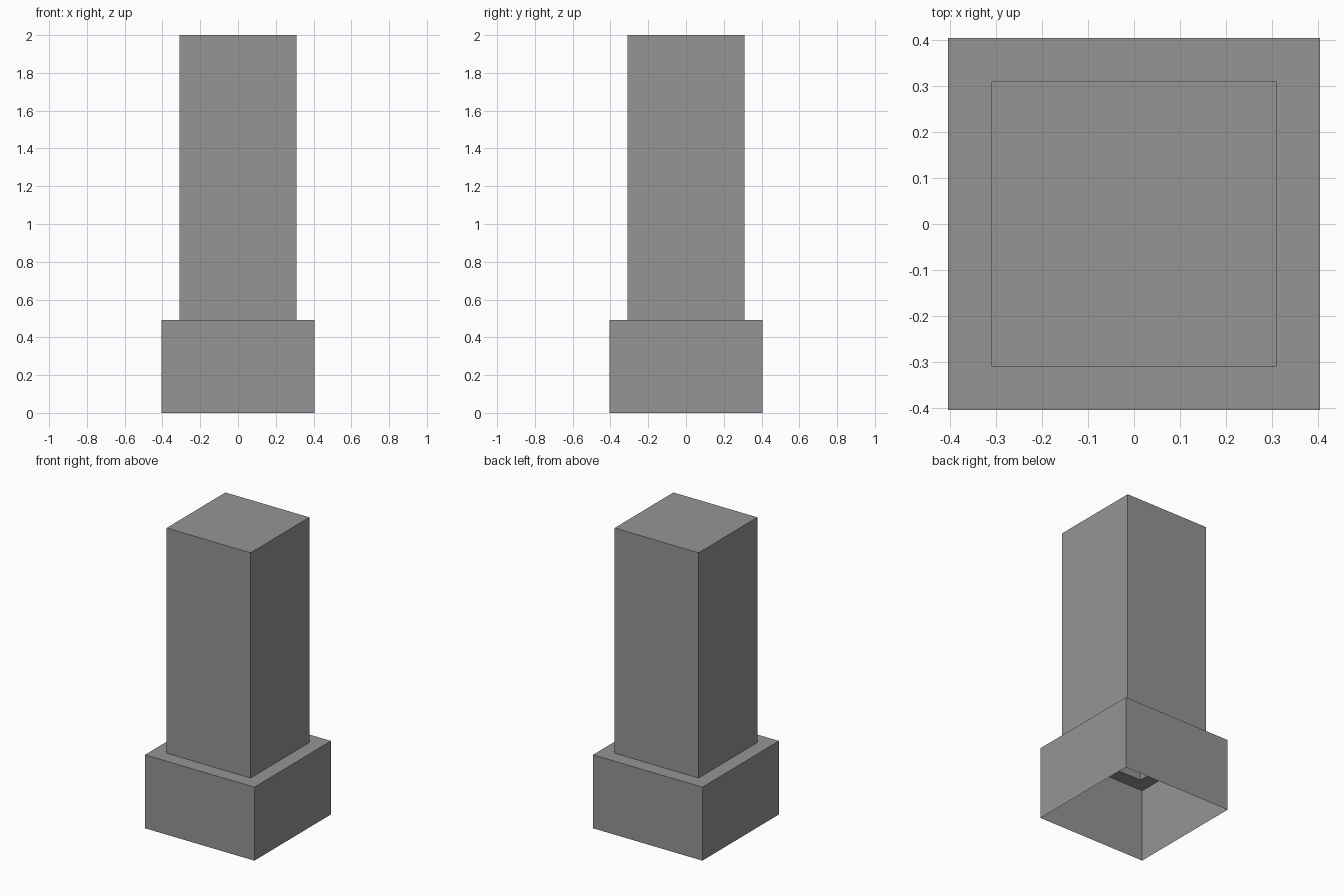
import bpy
import bmesh

cube = bpy.data.objects.get("Cube")
if cube:
    bpy.data.objects.remove(cube, do_unlink=True)

# One plain grey for the whole pillar
grey = bpy.data.materials.new("plain grey")
grey.use_nodes = True
colour = (0.3, 0.3, 0.3, 1)
grey.diffuse_color = colour
grey.node_tree.nodes["Principled BSDF"].inputs["Base Color"].default_value = colour


def square_shell(name, profile, close_top=False):
    """Thin shell through square rings given as (half width, height)."""
    bm = bmesh.new()
    corners = [(-1, -1), (1, -1), (1, 1), (-1, 1)]
    rings = [[bm.verts.new((x * r, y * r, z)) for x, y in corners] for r, z in profile]
    for low, high in zip(rings, rings[1:]):
        for i in range(4):
            j = (i + 1) % 4
            bm.faces.new((low[i], low[j], high[j], high[i]))
    if close_top:
        bm.faces.new(rings[-1])
    mesh = bpy.data.meshes.new(name)
    bm.to_mesh(mesh)
    bm.free()
    mesh.materials.append(grey)
    obj = bpy.data.objects.new(name, mesh)
    bpy.context.collection.objects.link(obj)
    return obj


BASE, SHAFT, STEP, TOP = 0.405, 0.311, 0.492, 2.0

# Hollow base, open below, with a flat ledge around the shaft
square_shell("base", [(BASE, 0), (BASE, STEP), (SHAFT, STEP)])

# Hollow shaft, open into the base and closed at the top
square_shell("shaft", [(SHAFT, STEP), (SHAFT, TOP)], close_top=True)
